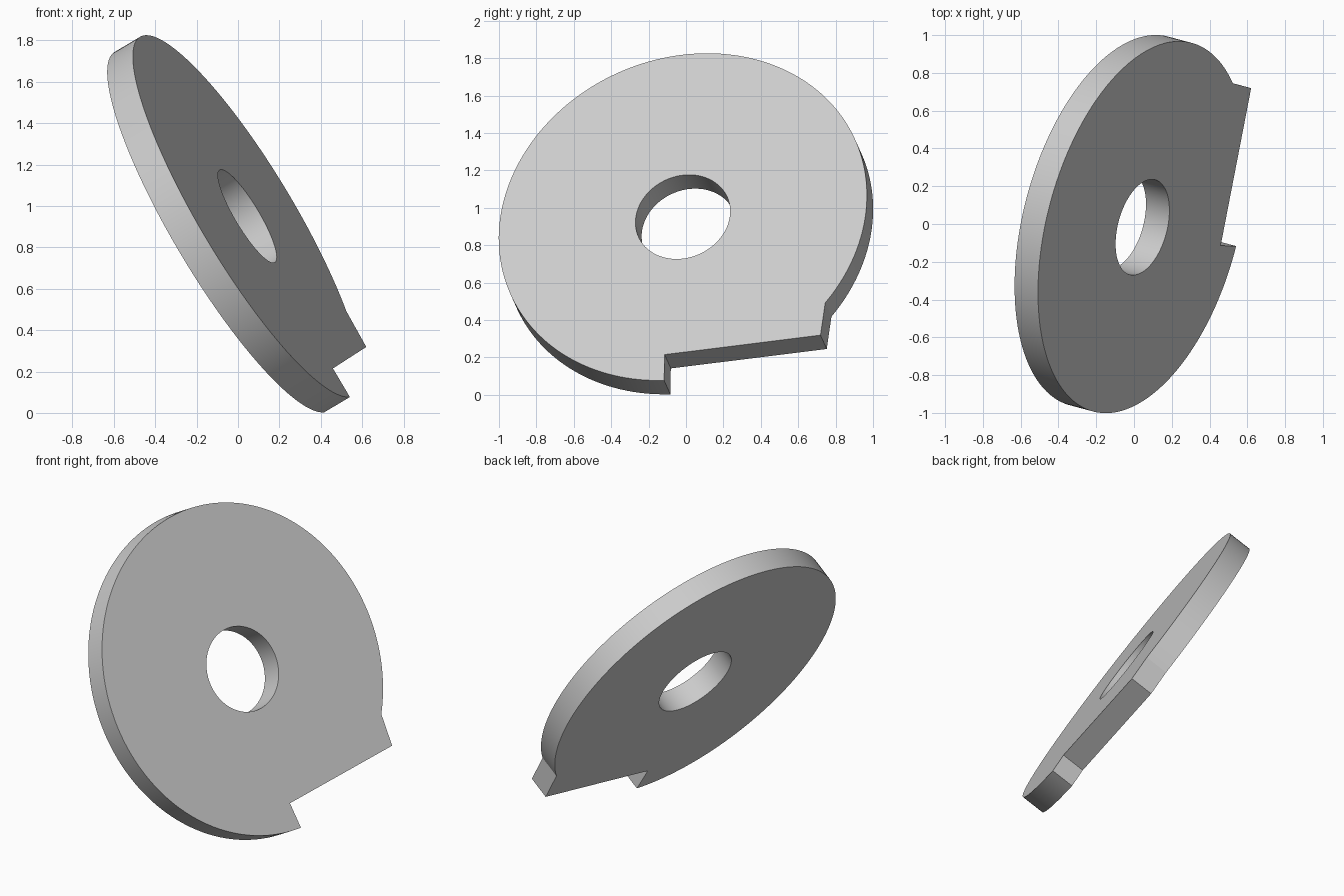
import bpy
import bmesh
import math
from mathutils import Matrix, Vector

cube = bpy.data.objects.get("Cube")
if cube:
    bpy.data.objects.remove(cube, do_unlink=True)

RADIUS, HOLE_RADIUS, THICKNESS = 1.01, 0.26, 0.148
FACE_CENTRE = Vector((0.045, -0.017, 0.951))

grey = bpy.data.materials.new("light_grey")
grey.use_nodes = True
grey.diffuse_color = (0.6, 0.6, 0.6, 1)
grey.node_tree.nodes["Principled BSDF"].inputs["Base Color"].default_value = grey.diffuse_color


def arc(radius, start, end, steps):
    """Points on a circle between two angles in degrees, end included."""
    angles = [math.radians(start + (end - start) * i / steps) for i in range(steps + 1)]
    return [(radius * math.cos(a), radius * math.sin(a)) for a in angles]


def add_loop(bm, points):
    verts = [bm.verts.new((x, y, 0)) for x, y in points]
    return [bm.edges.new((a, b)) for a, b in zip(verts, verts[1:] + verts[:1])]


# Disc outline: long arc, then the step inwards and the flat-edged tooth
outline = arc(RADIUS, -31.7, 271.8, 150) + [(0.013, -0.85), (0.86, -0.73)]
hole = arc(HOLE_RADIUS, 0, 360, 72)[:-1]

bm = bmesh.new()
edges = add_loop(bm, outline) + add_loop(bm, hole)
bmesh.ops.triangle_fill(bm, edges=edges, use_beauty=True, use_dissolve=False)

# Thicken the flat outline backwards
back = bmesh.ops.extrude_face_region(bm, geom=bm.faces[:], use_keep_orig=True)["geom"]
bmesh.ops.translate(bm, verts=[g for g in back if isinstance(g, bmesh.types.BMVert)],
                    vec=(0, 0, -THICKNESS))
bmesh.ops.recalc_face_normals(bm, faces=bm.faces[:])

mesh = bpy.data.meshes.new("notched_disc")
bm.to_mesh(mesh)
bm.free()
mesh.materials.append(grey)
disc = bpy.data.objects.new("notched_disc", mesh)
bpy.context.collection.objects.link(disc)

# Lean the disc back and turn it slightly
turn = Matrix.Rotation(math.radians(-15), 4, "Z")
lean = Matrix.Rotation(math.radians(60), 4, "Y")
quarter = Matrix.Rotation(math.radians(90), 4, "Z")
disc.matrix_world = Matrix.Translation(FACE_CENTRE) @ turn @ lean @ quarter

bpy.context.view_layer.objects.active = disc
disc.select_set(True)
bpy.ops.object.shade_smooth_by_angle(angle=math.radians(25))
